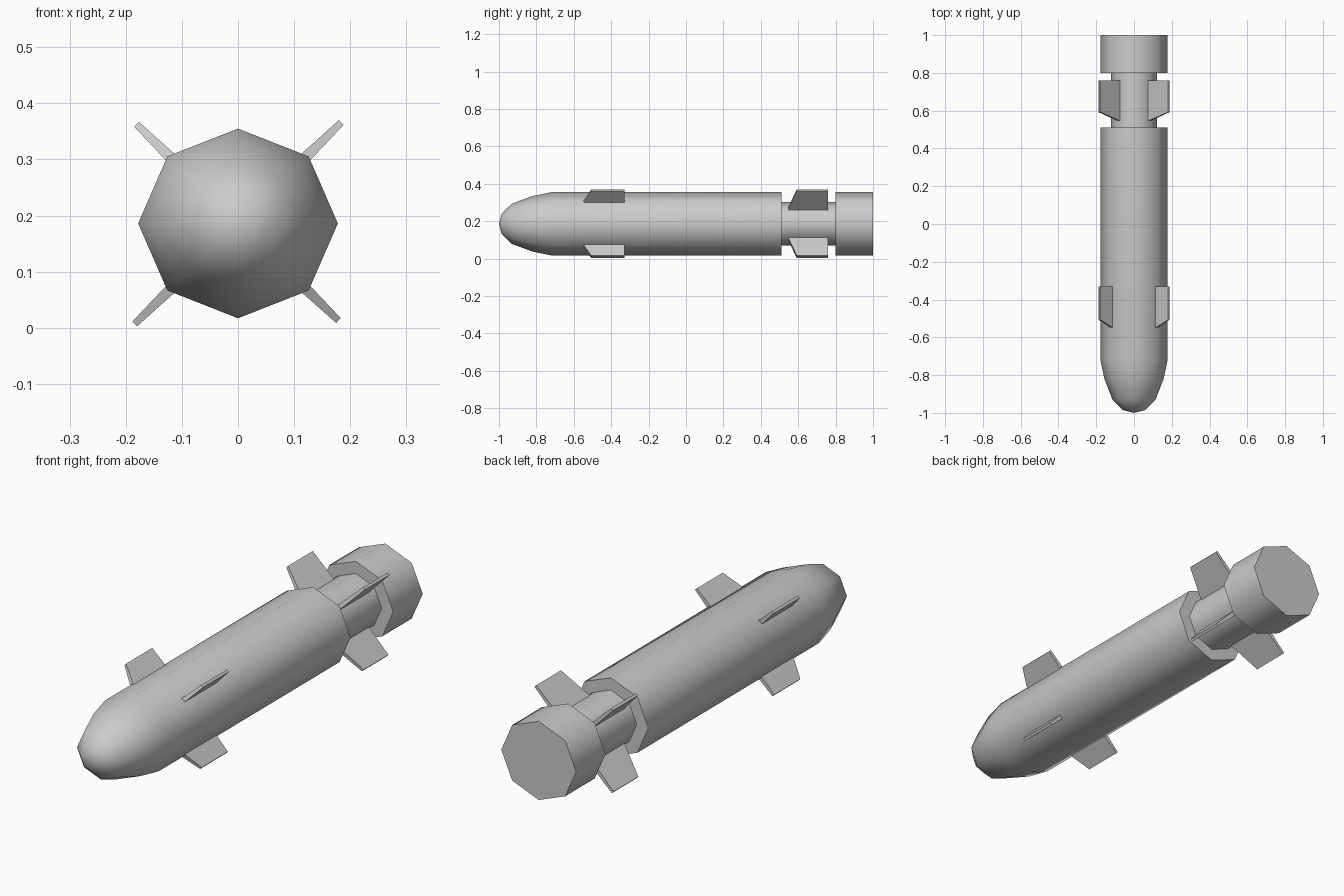
import bpy
import bmesh
from math import sin, cos, pi, radians
from mathutils import Vector

cube = bpy.data.objects.get("Cube")
if cube:
    bpy.data.objects.remove(cube, do_unlink=True)

SIDES = 8
RX, RZ = 0.178, 0.169      # half width and half height of the body
CZ = 0.186                 # height of the long axis

grey = bpy.data.materials.new("plain_grey")
grey.use_nodes = True
grey.diffuse_color = (0.6, 0.6, 0.6, 1)
grey.node_tree.nodes["Principled BSDF"].inputs["Base Color"].default_value = (0.6, 0.6, 0.6, 1)


def finish(name, bm):
    bmesh.ops.recalc_face_normals(bm, faces=bm.faces)
    mesh = bpy.data.meshes.new(name)
    bm.to_mesh(mesh)
    bm.free()
    mesh.materials.append(grey)
    obj = bpy.data.objects.new(name, mesh)
    bpy.context.collection.objects.link(obj)
    return obj


def tube(name, profile, pointed=False):
    """Octagonal solid along y from (y, radius factor) pairs."""
    bm = bmesh.new()
    rings = []
    for y, f in profile:
        rings.append([bm.verts.new((RX * f * sin(2 * pi * i / SIDES), y,
                                    CZ + RZ * f * cos(2 * pi * i / SIDES)))
                      for i in range(SIDES)])
    for a, b in zip(rings, rings[1:]):
        for i in range(SIDES):
            j = (i + 1) % SIDES
            bm.faces.new((a[i], a[j], b[j], b[i]))
    if pointed:
        tip = bm.verts.new((0, -1, CZ))
        for i in range(SIDES):
            bm.faces.new((tip, rings[0][i], rings[0][(i + 1) % SIDES]))
    else:
        bm.faces.new(rings[0])
    bm.faces.new(rings[-1])
    obj = finish(name, bm)
    bpy.ops.object.select_all(action="DESELECT")
    obj.select_set(True)
    bpy.context.view_layer.objects.active = obj
    bpy.ops.object.shade_smooth_by_angle(angle=radians(60))


def fin(name, tip, root_r, y_root, y_tip, y_back):
    """Flat tapered fin reaching from the axis outwards to a tip point."""
    end = Vector((tip[0], 0, tip[1] - CZ))
    root = end.normalized() * root_r
    side = Vector((-end.z, 0, end.x)).normalized()
    bm = bmesh.new()
    faces = []
    for s in (-1, 1):
        corners = ((root, y_root, 0.010), (end, y_tip, 0.006),
                   (end, y_back, 0.006), (root, y_back, 0.010))
        faces.append([bm.verts.new(p + side * s * half + Vector((0, y, CZ)))
                      for p, y, half in corners])
        bm.faces.new(faces[-1])
    for i in range(4):
        j = (i + 1) % 4
        bm.faces.new((faces[0][i], faces[0][j], faces[1][j], faces[1][i]))
    finish(name, bm)


# Main body with rounded nose, narrow neck and tail drum
tube("body", [(-0.985, 0.33), (-0.93, 0.64), (-0.82, 0.88), (-0.72, 1), (0.51, 1)], True)
tube("neck", [(0.50, 0.69), (0.81, 0.69)])
tube("tail", [(0.80, 1), (1.0, 1)])

# Two sets of four diagonal fins
tips = {"upper_right": (-0.181, 0.363), "upper_left": (0.184, 0.366),
        "lower_left": (0.179, 0.013), "lower_right": (-0.184, 0.007)}
for place, tip in tips.items():
    fin("front_fin_" + place, tip, 0.158, -0.553, -0.507, -0.33)
    fin("rear_fin_" + place, tip, 0.105, 0.543, 0.592, 0.76)
